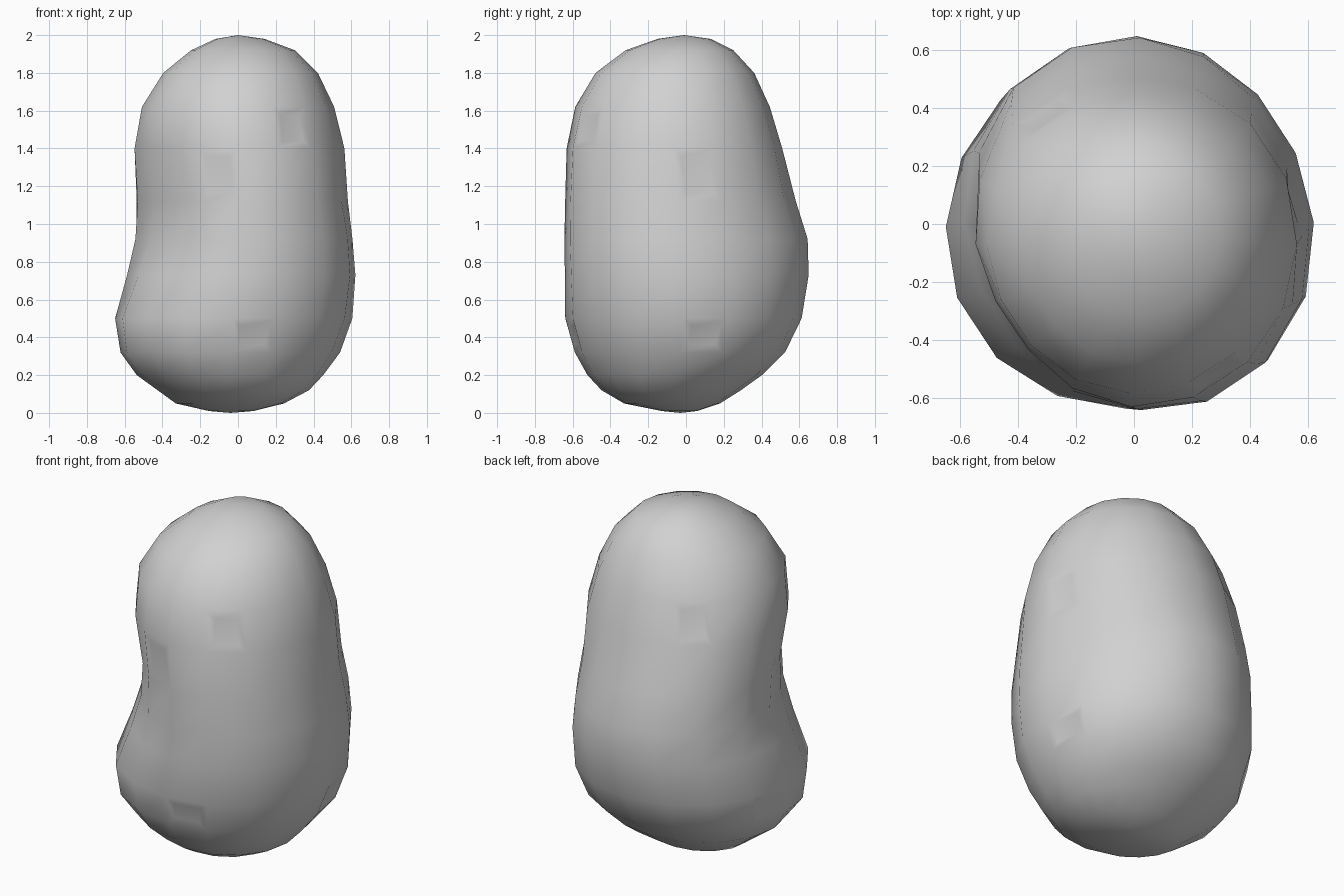
import bpy
import bmesh
from math import sin, cos, pi, exp, radians
from mathutils import Vector

default_cube = bpy.data.objects.get("Cube")
if default_cube:
    bpy.data.objects.remove(default_cube, do_unlink=True)

SIDES = 16

# Outline of the body: height, then left/right and front/back limits
OUTLINE = [
    (.01, -.16, .08, -.13, .06),
    (.05, -.34, .24, -.33, .18),
    (.12, -.44, .37, -.45, .29),
    (.2, -.54, .44, -.52, .4),
    (.32, -.61, .52, -.58, .52),
    (.5, -.64, .59, -.63, .61),
    (.73, -.6, .62, -.64, .65),
    (.92, -.57, .61, -.65, .64),
    (1.12, -.56, .58, -.65, .57),
    (1.4, -.57, .55, -.64, .5),
    (1.62, -.52, .5, -.59, .44),
    (1.8, -.4, .42, -.48, .36),
    (1.92, -.25, .3, -.32, .25),
    (1.98, -.12, .14, -.15, .13),
]

# Broad hollows and swellings: direction in degrees, height, amount, spread
SWELLS = [
    (215, 1.1, -.09, .33),
    (215, .45, .04, .2),
    (215, .12, -.04, .08),
    (35, .9, -.03, .2),
    (35, .36, .03, .12),
    (35, 1.45, .025, .2),
    (320, .7, .03, .4),
    (135, 1.12, .045, .22),
]

# Places of the small shallow eyes on the skin
EYES = [
    (.32, -.45, 1.55), (.1, -.6, .45), (-.15, -.6, 1.3),
    (.55, .15, 1.27), (.5, .15, .35), (-.35, .4, 1.4), (-.58, .13, .45),
]


def swell(angle, z):
    """Sum of the soft hollows and swellings at a point of the skin."""
    total = 0
    for degrees, height, amount, spread in SWELLS:
        turn = (angle - radians(degrees) + pi) % (2 * pi) - pi
        total += amount * exp(-2 * turn ** 2 - ((z - height) / spread) ** 2 / 2)
    return total


def ring(bm, z, left, right, front, back):
    """One uneven oval cross-section."""
    centre = Vector(((left + right) / 2, (front + back) / 2, z))
    verts = []
    for i in range(SIDES):
        angle = 2 * pi * i / SIDES
        direction = Vector((cos(angle), sin(angle), 0))
        point = Vector((direction.x * (right - left) / 2,
                        direction.y * (back - front) / 2, 0))
        verts.append(bm.verts.new(centre + point + direction * swell(angle, z)))
    return verts


def cap(bm, verts, tip):
    """Close an end with a fan of triangles."""
    pole = bm.verts.new(tip)
    for i in range(SIDES):
        bm.faces.new((verts[i], verts[(i + 1) % SIDES], pole))


# Body skin: rings joined by quads, with closed ends
bm = bmesh.new()
rings = [ring(bm, *row) for row in OUTLINE]
for low, high in zip(rings, rings[1:]):
    for i in range(SIDES):
        j = (i + 1) % SIDES
        bm.faces.new((low[i], low[j], high[j], high[i]))
cap(bm, rings[0], (-.04, -.03, 0))
cap(bm, rings[-1], (0, -.01, 2))
bmesh.ops.recalc_face_normals(bm, faces=bm.faces)

# Eyes: very shallow dimples inset in single faces
dimples = {min(bm.faces, key=lambda f: (f.calc_center_median() - Vector(place)).length)
           for place in EYES}
bmesh.ops.inset_individual(bm, faces=list(dimples), thickness=.06, depth=-.004)

mesh = bpy.data.meshes.new("potato_body")
bm.to_mesh(mesh)
bm.free()
body = bpy.data.objects.new("potato_body", mesh)
bpy.context.collection.objects.link(body)

# Plain grey skin
skin = bpy.data.materials.new("grey_skin")
skin.use_nodes = True
grey = (.64, .64, .64, 1)
skin.diffuse_color = grey
skin.node_tree.nodes["Principled BSDF"].inputs["Base Color"].default_value = grey
mesh.materials.append(skin)

# Smooth shading
for polygon in mesh.polygons:
    polygon.use_smooth = True
